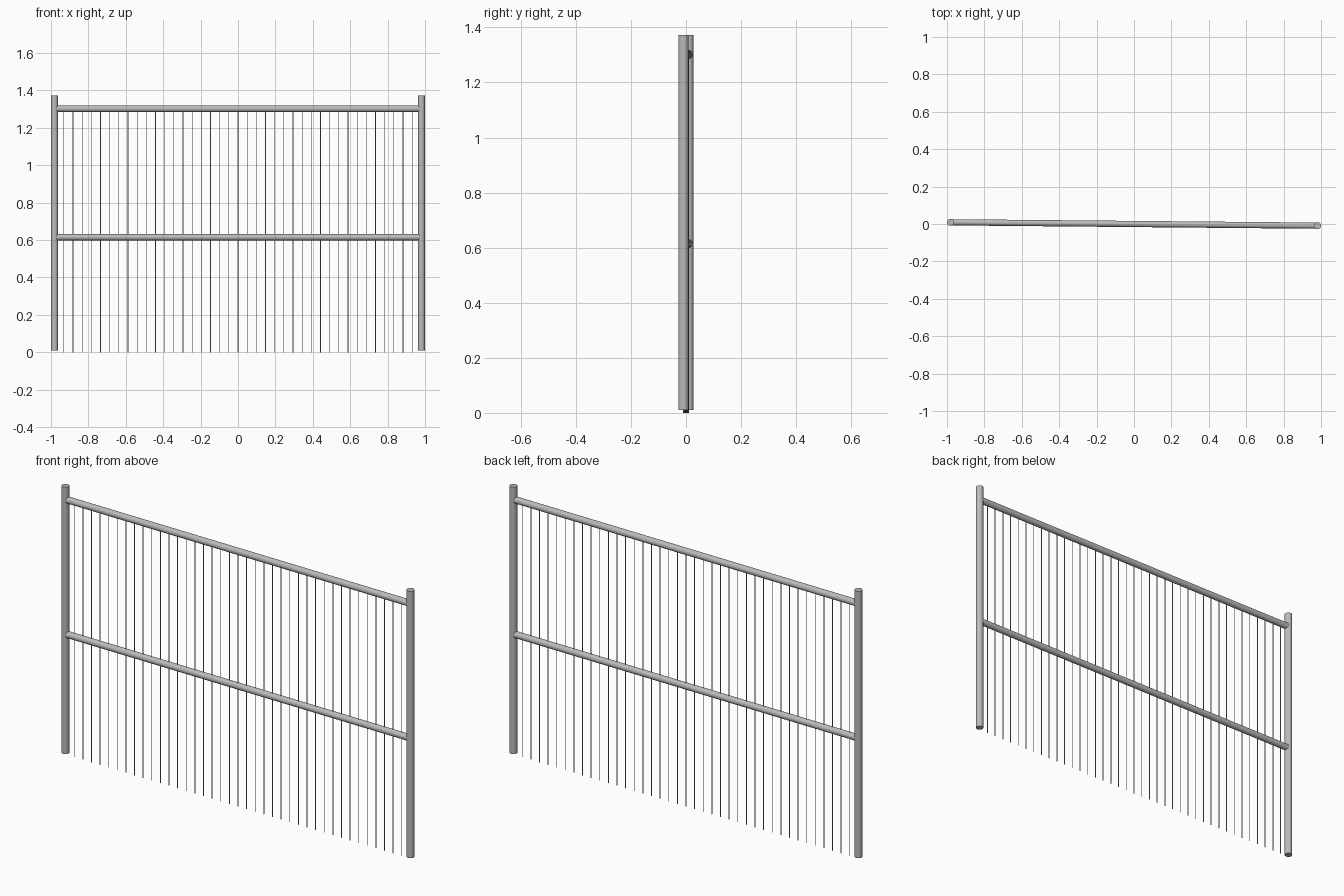
import bpy
from mathutils import Vector

cube = bpy.data.objects.get("Cube")
if cube:
    bpy.data.objects.remove(cube, do_unlink=True)

steel = bpy.data.materials.new("galvanised_grey")
steel.use_nodes = True
GREY = (0.5, 0.5, 0.5, 1)
steel.diffuse_color = GREY
steel.node_tree.nodes["Principled BSDF"].inputs["Base Color"].default_value = GREY

POST_X, SKEW = 0.981, 0.009


def line_y(x):
    """Depth of the slightly skewed fence line at x."""
    return -SKEW * x / POST_X


def rod(name, start, end, radius, sides):
    """Cylinder running between two points."""
    start, end = Vector(start), Vector(end)
    axis = end - start
    bpy.ops.mesh.primitive_cylinder_add(
        vertices=sides, radius=radius, depth=axis.length, location=(start + end) / 2,
        rotation=axis.to_track_quat('Z', 'Y').to_euler())
    obj = bpy.context.object
    obj.name = name
    obj.data.materials.append(steel)
    bpy.ops.object.shade_smooth_by_angle()
    return obj


# Upright posts
for name, x in (("right_post", -POST_X), ("left_post", POST_X)):
    rod(name, (x, line_y(x), 0.01), (x, line_y(x), 1.372), 0.0187, 24)

# Horizontal rails, ending inside the posts
for name, z in (("top_rail", 1.302), ("middle_rail", 0.615)):
    rod(name, (-POST_X, SKEW, z), (POST_X, -SKEW, z), 0.0165, 24)

# Thin vertical wires, evenly spaced along the fence line
for i in range(-19, 20):
    x = i * 0.049
    rod("wire", (x, line_y(x), 0), (x, line_y(x), 1.30), 0.002, 8)
